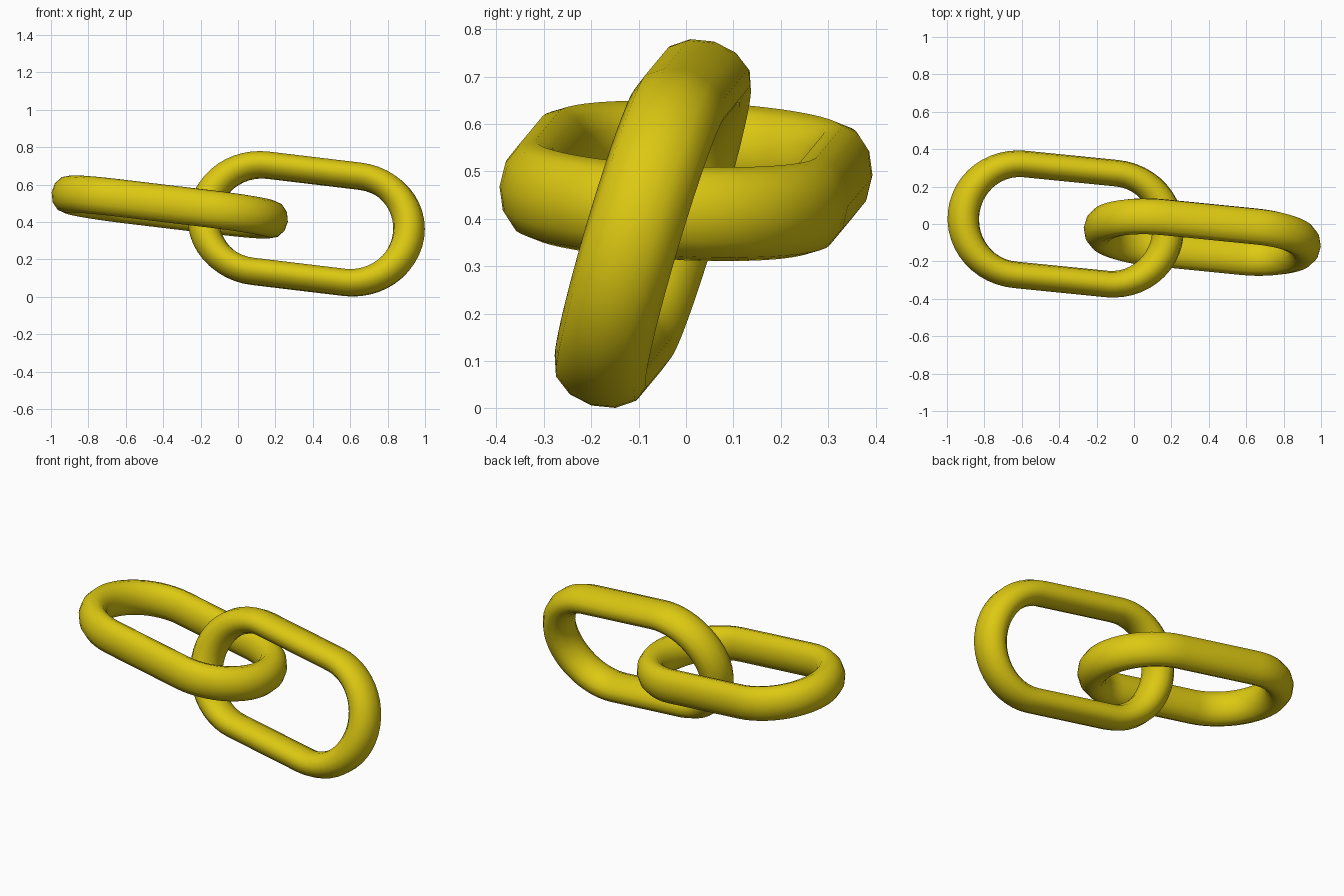
import bpy, bmesh
from math import sin, cos, pi, radians, hypot
from mathutils import Vector

if "Cube" in bpy.data.objects:
    bpy.data.objects.remove(bpy.data.objects["Cube"])

SIDES, ARC = 12, 24           # section sides, steps per rounded end
HALF_STRAIGHT = 0.25
RING_A, RING_W = 0.303, 0.298  # end radius along / across the link
TUBE_A, TUBE_W, TUBE_N = 0.085, 0.071, 0.10  # bar half-thicknesses

gold = bpy.data.materials.new("yellow_metal")
gold.diffuse_color = (0.72, 0.58, 0.006, 1)
gold.use_nodes = True
gold.node_tree.nodes["Principled BSDF"].inputs["Base Color"].default_value = gold.diffuse_color


def chain_link(name, centre, roll):
    """Oval link; roll turns its width direction in the yz plane (0 = upright)."""
    along = Vector((1, -0.10, -0.12)).normalized()
    wide = Vector((0, sin(radians(roll)), cos(radians(roll))))
    wide = (wide - along * wide.dot(along)).normalized()
    normal = along.cross(wide)
    bm = bmesh.new()
    rings = []
    # two half-round ends, joined by the straight bars
    for side, start in ((1, -pi / 2), (-1, pi / 2)):
        for i in range(ARC + 1):
            t = start + pi * i / ARC
            out = along * cos(t) + wide * sin(t)
            mid = Vector(centre) + along * (side * HALF_STRAIGHT + RING_A * cos(t)) + wide * RING_W * sin(t)
            thick = hypot(TUBE_A * cos(t), TUBE_W * sin(t))
            rings.append([bm.verts.new(mid + out * thick * cos(2 * pi * k / SIDES)
                                       + normal * TUBE_N * sin(2 * pi * k / SIDES))
                          for k in range(SIDES)])
    for i, ring in enumerate(rings):
        nxt = rings[(i + 1) % len(rings)]
        for k in range(SIDES):
            m = (k + 1) % SIDES
            bm.faces.new((ring[k], nxt[k], nxt[m], ring[m])).smooth = True
    bmesh.ops.recalc_face_normals(bm, faces=bm.faces)
    mesh = bpy.data.meshes.new(name)
    bm.to_mesh(mesh)
    bm.free()
    mesh.materials.append(gold)
    bpy.context.collection.objects.link(bpy.data.objects.new(name, mesh))


# flat-lying link on the left, upright link on the right
chain_link("left_link", (-0.365, 0.0, 0.48), 93)
chain_link("right_link", (0.365, -0.07, 0.39), 16.5)
